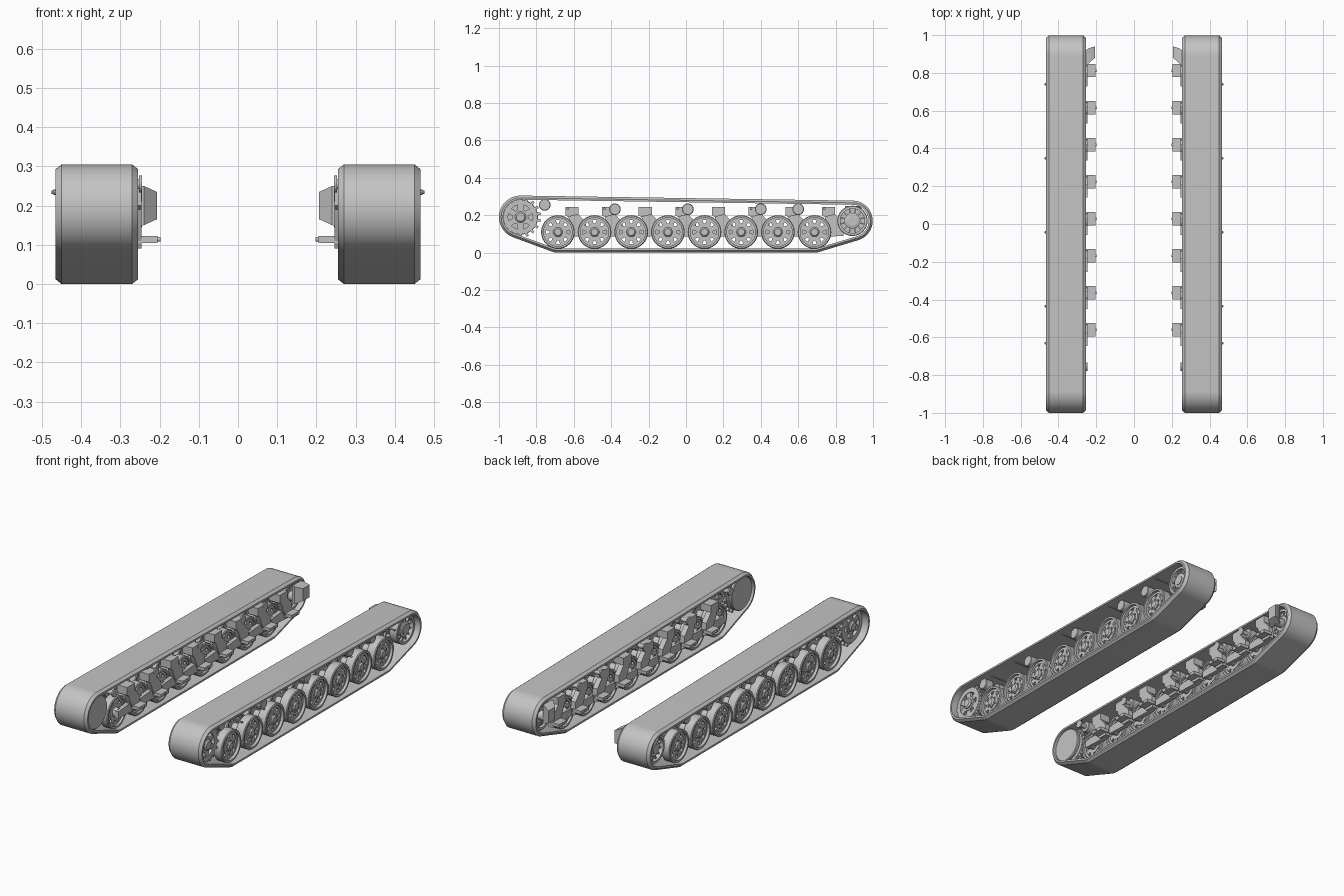
import bpy, bmesh
from math import sin, cos, pi, tau, radians
from mathutils import Vector
from mathutils.geometry import convex_hull_2d

if "Cube" in bpy.data.objects:
    bpy.data.objects.remove(bpy.data.objects["Cube"])

grey = bpy.data.materials.new("light grey")
grey.use_nodes = True
grey.diffuse_color = (0.55, 0.55, 0.55, 1)
grey.node_tree.nodes["Principled BSDF"].inputs["Base Color"].default_value = (0.55, 0.55, 0.55, 1)

WHEEL_Y = [-0.685 + 0.196 * i for i in range(8)]
WHEEL_Z = 0.11
SPROCKET = (-0.885, 0.19)
IDLER = (0.89, 0.17)


def finish(name, bm):
    """Turn a bmesh of the left side into an object mirrored to the right."""
    bmesh.ops.recalc_face_normals(bm, faces=bm.faces)
    mesh = bpy.data.meshes.new(name)
    bm.to_mesh(mesh)
    bm.free()
    mesh.materials.append(grey)
    obj = bpy.data.objects.new(name, mesh)
    bpy.context.collection.objects.link(obj)
    bpy.ops.object.select_all(action="DESELECT")
    obj.select_set(True)
    bpy.context.view_layer.objects.active = obj
    bpy.ops.object.shade_smooth_by_angle(angle=radians(35))
    obj.modifiers.new("Mirror", "MIRROR").use_mirror_merge = False
    return obj


def skin(bm, rings, closed):
    """Join equal loops of points into a tube, capped unless closed."""
    loops = [[bm.verts.new(p) for p in ring] for ring in rings]
    n = len(loops[0])
    pairs = list(zip(loops, loops[1:])) + ([(loops[-1], loops[0])] if closed else [])
    for a, b in pairs:
        for i in range(n):
            j = (i + 1) % n
            bm.faces.new((a[i], a[j], b[j], b[i]))
    if not closed:
        bm.faces.new(loops[0])
        bm.faces.new(loops[-1])


def circle(x, r, y, z, n=32):
    return [(x, y + r * cos(tau * i / n), z + r * sin(tau * i / n)) for i in range(n)]


def lathe(bm, profile, y, z, closed=False, n=32):
    """Spin (x, radius) points around an axle running along x."""
    skin(bm, [circle(x, r, y, z, n) for x, r in profile], closed)


def prism(bm, points, x0, x1):
    """Extrude a (y, z) outline from x0 to x1."""
    skin(bm, [[(x, y, z) for y, z in points] for x in (x0, x1)], False)


def spokes(bm, count, r0, r1, width, x0, x1, y, z):
    for i in range(count):
        a = tau * (i + 0.5) / count
        out, side = Vector((cos(a), sin(a))), Vector((-sin(a), cos(a))) * width / 2
        c = Vector((y, z))
        prism(bm, [c + out * r0 - side, c + out * r1 - side,
                   c + out * r1 + side, c + out * r0 + side], x0, x1)


# Track belt: a band stretched around four circles
ends = [(*SPROCKET, 0.115), (*IDLER, 0.108), (-0.685, 0.1, 0.1), (0.685, 0.1, 0.1)]
samples = [(y, z, r, tau * i / 64) for y, z, r in ends for i in range(64)]
hull = convex_hull_2d([(y + r * cos(a), z + r * sin(a)) for y, z, r, a in samples])
bm = bmesh.new()
section = [(0.255, -0.012), (0.27, 0), (0.45, 0), (0.465, -0.012), (0.465, -0.022), (0.255, -0.022)]
skin(bm, [[(x, y + (r + d) * cos(a), z + (r + d) * sin(a))
           for y, z, r, a in (samples[i] for i in hull)] for x, d in section], True)
finish("track_belt", bm)

# Road wheels: paired rims with slotted dishes and a raised hub
for k, y in enumerate(WHEEL_Y):
    bm = bmesh.new()
    for x0, x1 in ((0.28, 0.33), (0.385, 0.44)):
        lathe(bm, [(x0, 0.076), (x0, 0.086), (x0 + 0.004, 0.09), (x1 - 0.004, 0.09),
                   (x1, 0.086), (x1, 0.076)], y, WHEEL_Z, True)
        mid = (x0 + x1) / 2
        lathe(bm, [(mid - 0.012, 0.064), (mid - 0.012, 0.078),
                   (mid + 0.012, 0.078), (mid + 0.012, 0.064)], y, WHEEL_Z, True)
        lathe(bm, [(mid - 0.012, 0.046), (mid + 0.012, 0.046)], y, WHEEL_Z)
        spokes(bm, 8, 0.04, 0.068, 0.027, mid - 0.01, mid + 0.01, y, WHEEL_Z)
    lathe(bm, [(0.27, 0.026), (0.43, 0.026), (0.438, 0.018)], y, WHEEL_Z, n=24)
    spokes(bm, 6, 0.015, 0.034, 0.009, 0.41, 0.432, y, WHEEL_Z)
    finish(f"road_wheel_{k + 1}", bm)

# Suspension: bracket with bump stop, swing arm and pivot tab for each wheel
bracket = [(0.04, 0.245), (0.11, 0.245), (0.11, 0.205), (0.15, 0.16), (0.155, 0.09),
           (0.1, 0.09), (0.07, 0.15), (0.055, 0.19), (0.04, 0.2)]
arm = [(-0.025, 0.09), (-0.025, 0.13), (0.1, 0.14), (0.15, 0.13), (0.15, 0.095), (0.1, 0.085)]
for k, y in enumerate(WHEEL_Y):
    bm = bmesh.new()
    prism(bm, [(y + a, z) for a, z in bracket], 0.246, 0.275)
    prism(bm, [(y + a, z) for a, z in bracket[:3] + bracket[-2:]], 0.246, 0.31)
    prism(bm, [(y + a, z) for a, z in arm], 0.255, 0.28)
    prism(bm, [(y + a, z) for a, z in ((0.09, 0.105), (0.16, 0.105), (0.16, 0.123), (0.09, 0.123))],
          0.205, 0.26)
    lathe(bm, [(0.198, 0.006), (0.27, 0.006)], y + 0.125, 0.114, n=12)
    finish(f"suspension_arm_{k + 1}", bm)

# Thin cross pins on some of the bump stops
bm = bmesh.new()
for k in (0, 1, 3, 5, 7):
    lathe(bm, [(0.25, 0.004), (0.475, 0.004)], WHEEL_Y[k] + 0.053, 0.234, n=8)
    lathe(bm, [(0.466, 0.007), (0.47, 0.007)], WHEEL_Y[k] + 0.053, 0.234, n=8)
finish("cross_pins", bm)

# Return rollers under the upper run
bm = bmesh.new()
for y, z in ((-0.755, 0.255), (-0.38, 0.232), (0.01, 0.232), (0.4, 0.232), (0.6, 0.232)):
    for x0, x1 in ((0.29, 0.34), (0.38, 0.43)):
        lathe(bm, [(x0, 0.028), (x0 + 0.003, 0.031), (x1 - 0.003, 0.031), (x1, 0.028)], y, z, n=24)
    lathe(bm, [(0.245, 0.013), (0.4, 0.013)], y, z, n=16)
    lathe(bm, [(0.245, 0.022), (0.253, 0.022)], y, z, n=16)
finish("return_rollers", bm)

# Drive sprocket: two toothed rings with spokes, and a backing disc
bm = bmesh.new()
y, z = SPROCKET
for x0, x1 in ((0.3, 0.32), (0.405, 0.425)):
    lathe(bm, [(x0, 0.066), (x0, 0.092), (x1, 0.092), (x1, 0.066)], y, z, True)
    lathe(bm, [(x0, 0.042), (x1, 0.042)], y, z)
    spokes(bm, 6, 0.035, 0.07, 0.03, x0 + 0.003, x1 - 0.003, y, z)
    spokes(bm, 18, 0.085, 0.109, 0.014, x0 + 0.003, x1 - 0.003, y, z)
lathe(bm, [(0.28, 0.03), (0.43, 0.03), (0.437, 0.022)], y, z)
finish("drive_sprocket", bm)
bm = bmesh.new()
lathe(bm, [(0.268, 0.09), (0.272, 0.094), (0.284, 0.094)], y, z)
finish("final_drive_disc", bm)

# Rear idler wheel with thin spokes
bm = bmesh.new()
y, z = IDLER
for x0, x1 in ((0.28, 0.33), (0.385, 0.435)):
    lathe(bm, [(x0, 0.065), (x0, 0.078), (x0 + 0.003, 0.081), (x1 - 0.003, 0.081),
               (x1, 0.078), (x1, 0.065)], y, z, True)
    lathe(bm, [(x0 + 0.012, 0.042), (x1 - 0.008, 0.042), (x1 - 0.004, 0.036)], y, z)
    lathe(bm, [(x0 + 0.018, 0.067), (x0 + 0.024, 0.067)], y, z)
    spokes(bm, 12, 0.035, 0.068, 0.007, x0 + 0.012, x1 - 0.012, y, z)
lathe(bm, [(0.245, 0.026), (0.435, 0.026)], y, z, n=24)
finish("idler_wheel", bm)

# Idler mount: tapered block on the inner side
bm = bmesh.new()
skin(bm, [[(x, cy, cz) for cy, cz in ((y0, z0), (y1, z0), (y1, z1), (y0, z1))]
          for x, y0, y1, z0, z1 in ((0.255, 0.85, 0.92, 0.145, 0.25),
                                    (0.24, 0.85, 0.93, 0.15, 0.25),
                                    (0.207, 0.88, 0.94, 0.165, 0.235))], False)
finish("idler_mount", bm)
